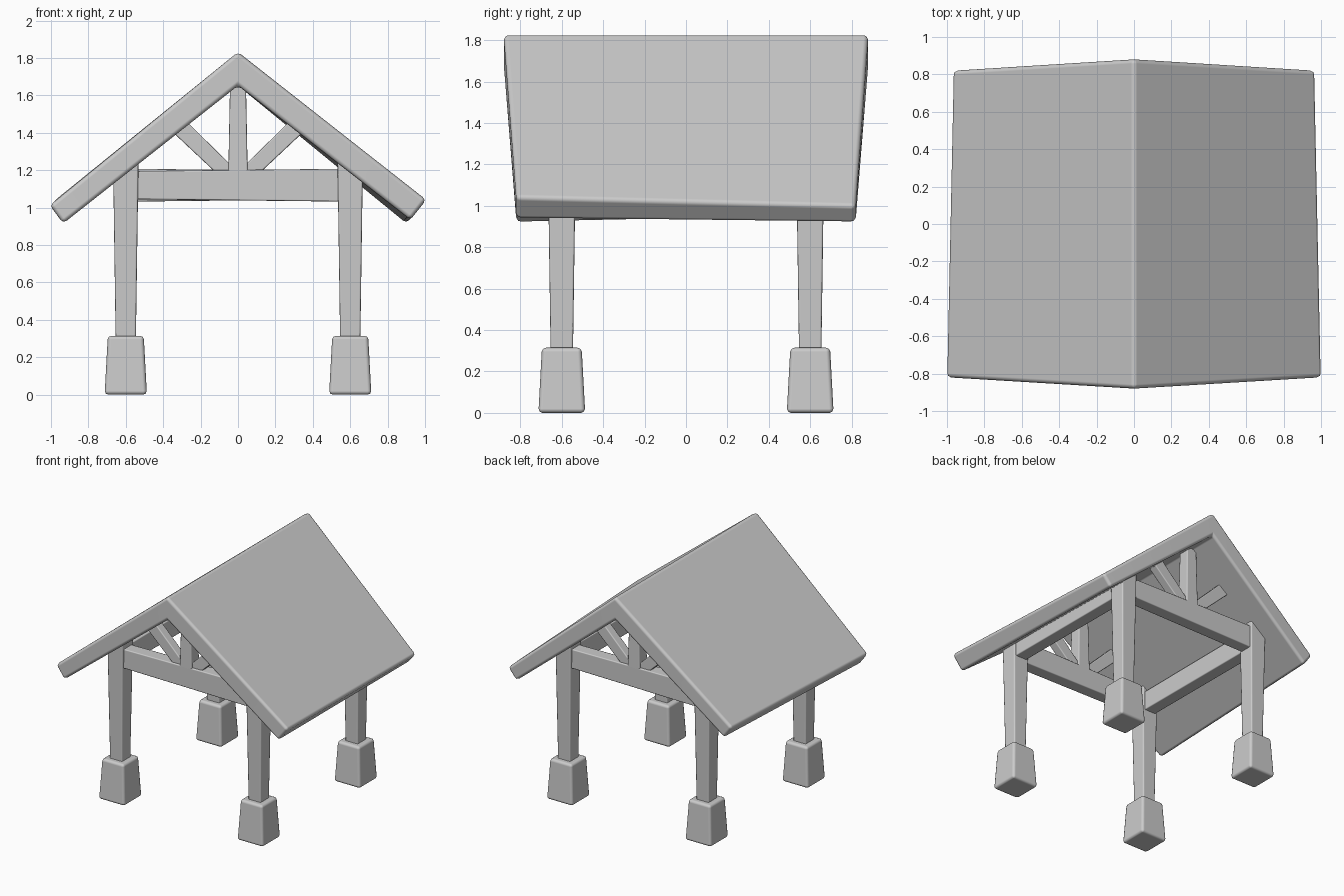
import bpy
from mathutils import Vector

if "Cube" in bpy.data.objects:
    bpy.data.objects.remove(bpy.data.objects["Cube"])


def make(name, verts, faces, bevel):
    """Mesh object with softly rounded edges."""
    me = bpy.data.meshes.new(name)
    me.from_pydata(verts, [], faces)
    ob = bpy.data.objects.new(name, me)
    bpy.context.collection.objects.link(ob)
    bpy.context.view_layer.objects.active = ob
    ob.select_set(True)
    bpy.ops.object.shade_smooth_by_angle(angle=0.6)
    ob.select_set(False)
    b = ob.modifiers.new("Bevel", 'BEVEL')
    b.width = bevel
    b.segments = 2
    b.limit_method = 'ANGLE'
    b.harden_normals = True
    return ob


def timber(name, a, b, size_a, size_b, bevel=0.008):
    """Tapered bar from a to b; sizes are (sideways, other) half widths."""
    a, b = Vector(a), Vector(b)
    d = (b - a).normalized()
    # sideways axis is y for bars in the xz plane, x for bars along y
    u = Vector((1, 0, 0)) if abs(d.y) > 0.9 else Vector((0, 1, 0))
    v = d.cross(u)
    verts = []
    for p, (su, sv) in ((a, size_a), (b, size_b)):
        for i, j in ((-1, -1), (1, -1), (1, 1), (-1, 1)):
            verts.append(p + u * su * i + v * sv * j)
    faces = [(3, 2, 1, 0), (4, 5, 6, 7)]
    faces += [(i, (i + 1) % 4, (i + 1) % 4 + 4, i + 4) for i in range(4)]
    return make(name, verts, faces, bevel)


# Gable roof: one slightly twisted chevron slab, longer along the ridge
front = [(-1.007, 1.012), (0, 1.832), (1.007, 1.042),
         (0.922, 0.935), (0, 1.652), (-0.935, 0.915)]
back = [(-0.972, 1.045), (0, 1.832), (0.972, 1.0),
        (0.9, 0.916), (0, 1.652), (-0.9, 0.95)]
verts = []
for s, prof in ((-1, front), (1, back)):
    for x, z in prof:
        verts.append((x, s * (0.88 if x == 0 else 0.82), z))
faces = [(i, i + 6, (i + 1) % 6 + 6, (i + 1) % 6) for i in range(6)]
faces += [(0, 1, 4, 5), (1, 2, 3, 4), (11, 10, 7, 6), (10, 9, 8, 7)]
make("roof", verts, faces, 0.022)

# Posts on tapered footings
for sx, side in ((-1, "left"), (1, "right")):
    for sy, end in ((-1, "front"), (1, "back")):
        x, y = 0.6 * sx, 0.6 * sy
        timber(f"{end}_{side}_footing", (x, y, 0), (x, y, 0.315),
               (0.113, 0.113), (0.096, 0.096), 0.02)
        timber(f"{end}_{side}_post", (x, y, 0.29), (x, y, 1.25),
               (0.054, 0.054), (0.068, 0.068), 0.01)
    # Side beam joining the front and back posts
    timber(f"{side}_side_beam", (0.6 * sx, -0.58, 1.12), (0.6 * sx, 0.58, 1.12),
           (0.05, 0.075), (0.05, 0.08))

# Trusses at both ends: tie beam, king post, two braces
for sy, end in ((-1, "front"), (1, "back")):
    y = 0.6 * sy
    timber(f"{end}_tie_beam", (sy * 0.58, y, 1.12), (-sy * 0.58, y, 1.12),
           (0.05, 0.075), (0.05, 0.088))
    timber(f"{end}_king_post", (0, y, 1.18), (0, y, 1.69),
           (0.05, 0.052), (0.042, 0.042))
    for sx, side in ((-1, "left"), (1, "right")):
        timber(f"{end}_{side}_brace", (sx * 0.05, y, 1.18), (sx * 0.33, y, 1.45),
               (0.035, 0.042), (0.035, 0.047))
